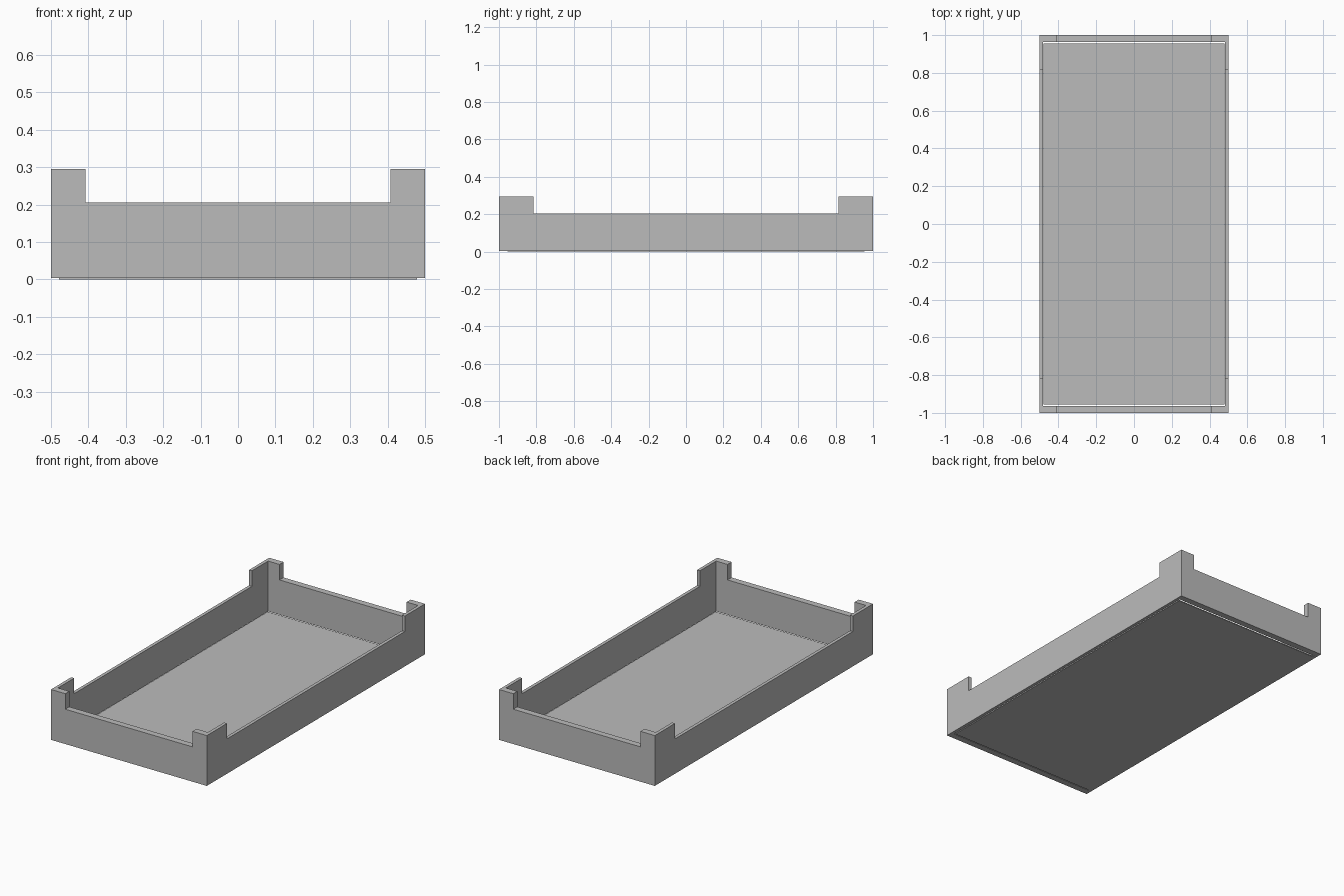
import bpy

cube = bpy.data.objects.get("Cube")
if cube:
    bpy.data.objects.remove(cube, do_unlink=True)

# Overall sizes
WIDTH, LENGTH, HEIGHT = 1.0, 2.0, 0.295
RIM = 0.205                      # height of the low wall between the corner posts
WALL_BASE = 0.003                # the floor plate sits slightly proud below the walls
SIDE_WALL, END_WALL = 0.019, 0.037
POST_X, POST_Y = 0.092, 0.185    # corner post lengths along the end and side walls

grey = bpy.data.materials.new("plain_grey")
grey.use_nodes = True
colour = (0.5, 0.5, 0.5, 1)
grey.diffuse_color = colour
grey.node_tree.nodes["Principled BSDF"].inputs["Base Color"].default_value = colour


def box(name, width, length, bottom, top):
    """Box centred on x and y, between two heights."""
    bpy.ops.mesh.primitive_cube_add(size=1, location=(0, 0, (bottom + top) / 2))
    obj = bpy.context.object
    obj.name = name
    obj.scale = (width, length, top - bottom)
    bpy.ops.object.transform_apply(location=True, rotation=False, scale=True)
    obj.data.materials.append(grey)
    return obj


def cut(target, cutter):
    """Subtract the cutter from the target, then discard it."""
    cutter.hide_render = True
    mod = target.modifiers.new("cut", 'BOOLEAN')
    mod.operation = 'DIFFERENCE'
    mod.solver = 'EXACT'
    mod.object = cutter
    bpy.context.view_layer.objects.active = target
    bpy.ops.object.modifier_apply(modifier=mod.name)
    bpy.data.objects.remove(cutter, do_unlink=True)


# Wall frame: open box with the rim lowered between the corner posts
frame = box("wall_frame", WIDTH, LENGTH, WALL_BASE, HEIGHT)
cut(frame, box("cavity", WIDTH - 2 * SIDE_WALL, LENGTH - 2 * END_WALL, -1, 1))
cut(frame, box("end_notch", WIDTH - 2 * POST_X, LENGTH + 1, RIM, 1))
cut(frame, box("side_notch", WIDTH + 1, LENGTH - 2 * POST_Y, RIM, 1))

# Thin floor plate with a narrow gap to the walls
box("floor_plate", 0.956, 1.91, 0, 0.005)
